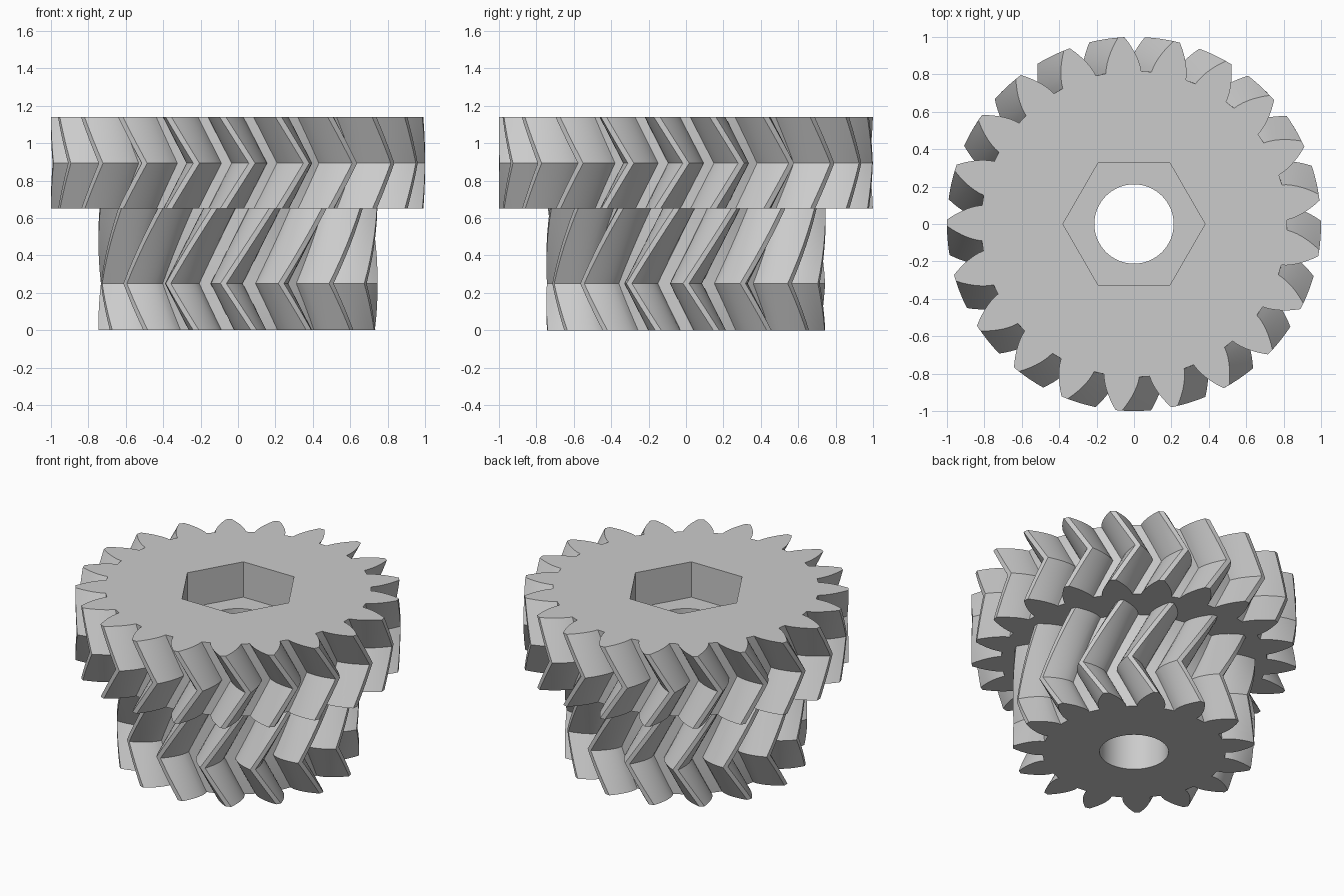
import bpy, bmesh
from math import pi, tan, cos, sin, acos, radians

cube = bpy.data.objects.get("Cube")
if cube:
    bpy.data.objects.remove(cube, do_unlink=True)

PRESSURE, HELIX = radians(28), radians(30)
ADDENDUM, DEDENDUM = 0.087, 0.095

grey = bpy.data.materials.new("light_grey")
grey.use_nodes = True
COLOR = (0.6, 0.6, 0.6, 1)
grey.diffuse_color = COLOR
grey.node_tree.nodes["Principled BSDF"].inputs["Base Color"].default_value = COLOR


def gear_profile(teeth, pitch, steps=7):
    """Polar outline (radius, angle) of an involute gear, a tooth centred on angle 0."""
    base = pitch * cos(PRESSURE)
    root, tip = pitch - DEDENDUM, pitch + ADDENDUM

    def half_angle(r):
        a = acos(min(1, base / r))
        return pi / 2 / teeth + (tan(PRESSURE) - PRESSURE) - (tan(a) - a)

    radii = [root + (tip - root) * i / steps for i in range(steps + 1)]
    flank = [(r, -half_angle(r)) for r in radii]
    tooth = flank + [(r, -a) for r, a in reversed(flank)]
    return [(r, a + 2 * pi * k / teeth) for k in range(teeth) for r, a in tooth]


def herringbone_gear(name, teeth, pitch, bottom, apex, top, hand, steps=6):
    """Loft the outline upward, reversing its twist at the apex height."""
    outline = gear_profile(teeth, pitch)
    heights = [bottom + (apex - bottom) * i / steps for i in range(steps)]
    heights += [apex + (top - apex) * i / steps for i in range(steps + 1)]
    bm = bmesh.new()
    layers = []
    for z in heights:
        twist = hand * abs(z - apex) * tan(HELIX) / pitch
        layers.append([bm.verts.new((r * cos(a + twist), r * sin(a + twist), z))
                       for r, a in outline])
    n = len(outline)
    for low, high in zip(layers, layers[1:]):
        for i in range(n):
            j = (i + 1) % n
            bm.faces.new((low[i], low[j], high[j], high[i]))
    bm.faces.new(layers[0][::-1])
    bm.faces.new(layers[-1])
    mesh = bpy.data.meshes.new(name)
    bm.to_mesh(mesh)
    bm.free()
    mesh.materials.append(grey)
    obj = bpy.data.objects.new(name, mesh)
    bpy.context.collection.objects.link(obj)
    return obj


def cut_prism(obj, sides, radius, z0, z1):
    """Cut a vertical prism out of a part."""
    bpy.ops.mesh.primitive_cylinder_add(vertices=sides, radius=radius, depth=z1 - z0,
                                        location=(0, 0, (z0 + z1) / 2))
    cutter = bpy.context.object
    cutter.hide_render = True
    if sides == 6:
        cutter.rotation_euler.z = pi / 6  # corners on the x axis
    cutter.data.materials.append(grey)
    mod = obj.modifiers.new("cut", 'BOOLEAN')
    mod.operation, mod.solver, mod.object = 'DIFFERENCE', 'EXACT', cutter
    select(obj)
    bpy.ops.object.modifier_apply(modifier=mod.name)
    bpy.data.objects.remove(cutter, do_unlink=True)


def select(obj):
    bpy.ops.object.select_all(action='DESELECT')
    obj.select_set(True)
    bpy.context.view_layer.objects.active = obj


# Large upper gear and small lower gear, with opposite chevrons
large_gear = herringbone_gear("large_gear", 21, 0.913, 0.65, 0.893, 1.14, -1)
small_gear = herringbone_gear("small_gear", 15, 0.659, 0, 0.25, 0.65, 1)

# Shaft bore through both, and hexagonal nut pocket in the top
for gear in (large_gear, small_gear):
    cut_prism(gear, 64, 0.212, -0.5, 1.5)
cut_prism(large_gear, 6, 0.38, 0.9, 1.5)

for gear in (large_gear, small_gear):
    select(gear)
    bpy.ops.object.shade_smooth_by_angle(angle=radians(25))
